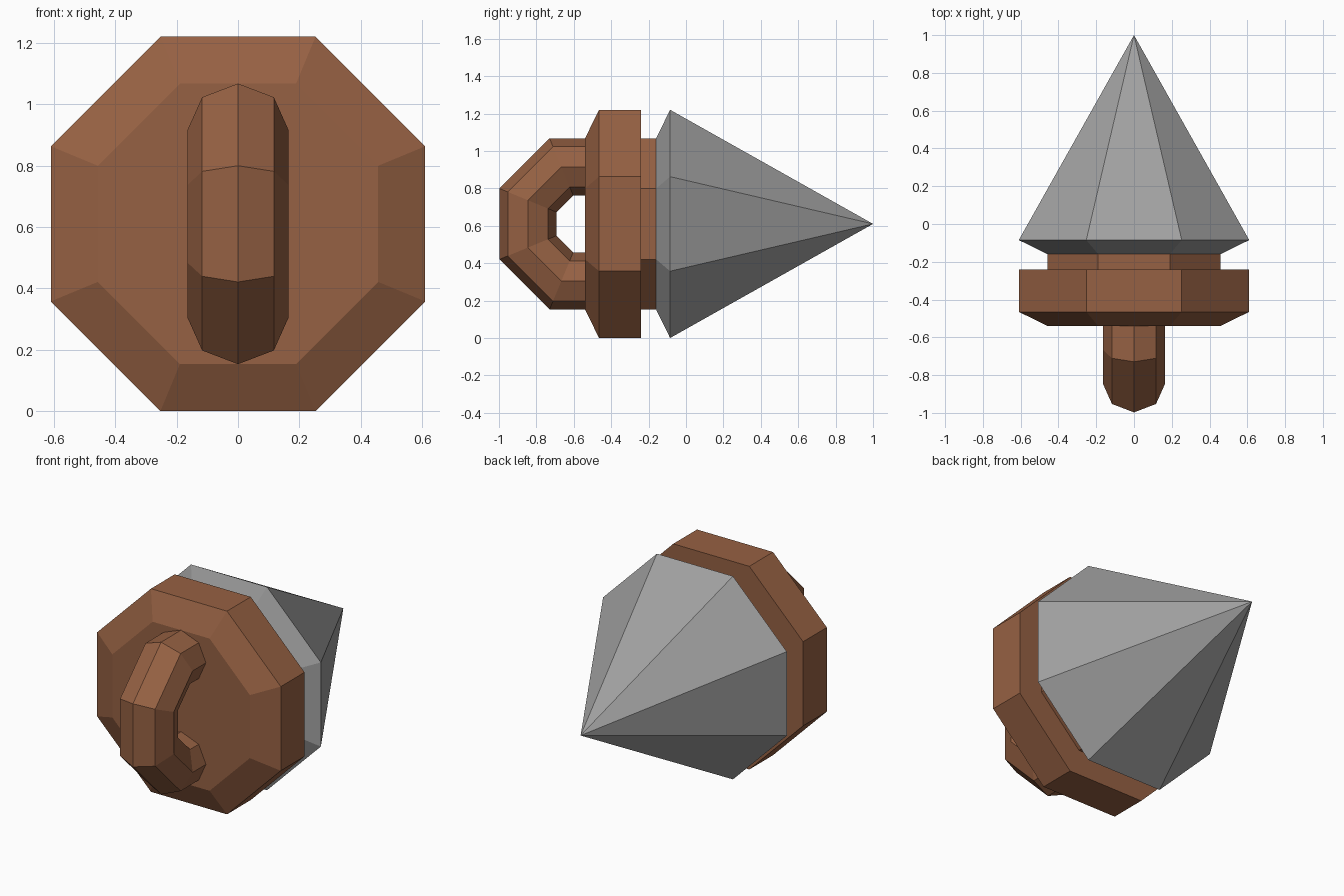
import bpy, bmesh, math
from mathutils import Vector

if "Cube" in bpy.data.objects:
    bpy.data.objects.remove(bpy.data.objects["Cube"])

SIDES = 8
STEP = 2 * math.pi / SIDES
FLAT = math.cos(STEP / 2)      # apothem / corner radius
CENTRE_Z = 0.61


def material(name, colour):
    m = bpy.data.materials.new(name)
    m.diffuse_color = (*colour, 1)
    m.use_nodes = True
    m.node_tree.nodes["Principled BSDF"].inputs["Base Color"].default_value = m.diffuse_color
    return m


brown = material("warm brown", (0.305, 0.119, 0.056))
grey = material("mid grey", (0.352, 0.352, 0.352))


def finish(name, bm, mat):
    bmesh.ops.recalc_face_normals(bm, faces=bm.faces)
    mesh = bpy.data.meshes.new(name)
    bm.to_mesh(mesh)
    bm.free()
    mesh.materials.append(mat)
    ob = bpy.data.objects.new(name, mesh)
    bpy.context.collection.objects.link(ob)
    return ob


def bridge(bm, rings):
    for a, b in zip(rings, rings[1:]):
        n = len(a)
        for i in range(n):
            j = (i + 1) % n
            bm.faces.new((a[i], a[j], b[j], b[i]))


def octagon_lathe(name, profile, mat, tip=None):
    """Octagonal solid along y from (y, apothem) pairs, optionally pointed."""
    bm = bmesh.new()
    rings = []
    for y, apothem in profile:
        r = apothem / FLAT
        rings.append([bm.verts.new((r * math.cos((i + 0.5) * STEP), y,
                                    CENTRE_Z + r * math.sin((i + 0.5) * STEP)))
                      for i in range(SIDES)])
    bridge(bm, rings)
    bm.faces.new(rings[0])
    if tip is not None:
        point = bm.verts.new((0, tip, CENTRE_Z))
        last = rings[-1]
        for i in range(SIDES):
            bm.faces.new((last[i], last[(i + 1) % SIDES], point))
    return finish(name, bm, mat)


# Pointed spike with a bevelled back rim
octagon_lathe("spike", [(-0.16, 0.457), (-0.085, 0.61)], grey, tip=1.0)

# Base disc with a bevelled front rim and a narrower neck meeting the spike
octagon_lathe("base_disc", [(-0.54, 0.457), (-0.465, 0.61), (-0.24, 0.61),
                            (-0.24, 0.457), (-0.16, 0.457)], brown)

# Loop handle: part of an octagonal ring, its ends sunk into the disc
bm = bmesh.new()
rings = []
major, minor = 0.33, 0.165
for k in range(6):
    a = (k + 1.5) * STEP
    ring = []
    for i in range(SIDES):
        t = i * STEP
        r = major + minor * math.cos(t)
        ring.append(bm.verts.new(Vector((minor * math.sin(t),
                                         -0.54 + r * math.cos(a),
                                         CENTRE_Z + r * math.sin(a)))))
    rings.append(ring)
bridge(bm, rings)
bm.faces.new(rings[0])
bm.faces.new(rings[-1])
finish("loop_handle", bm, brown)
